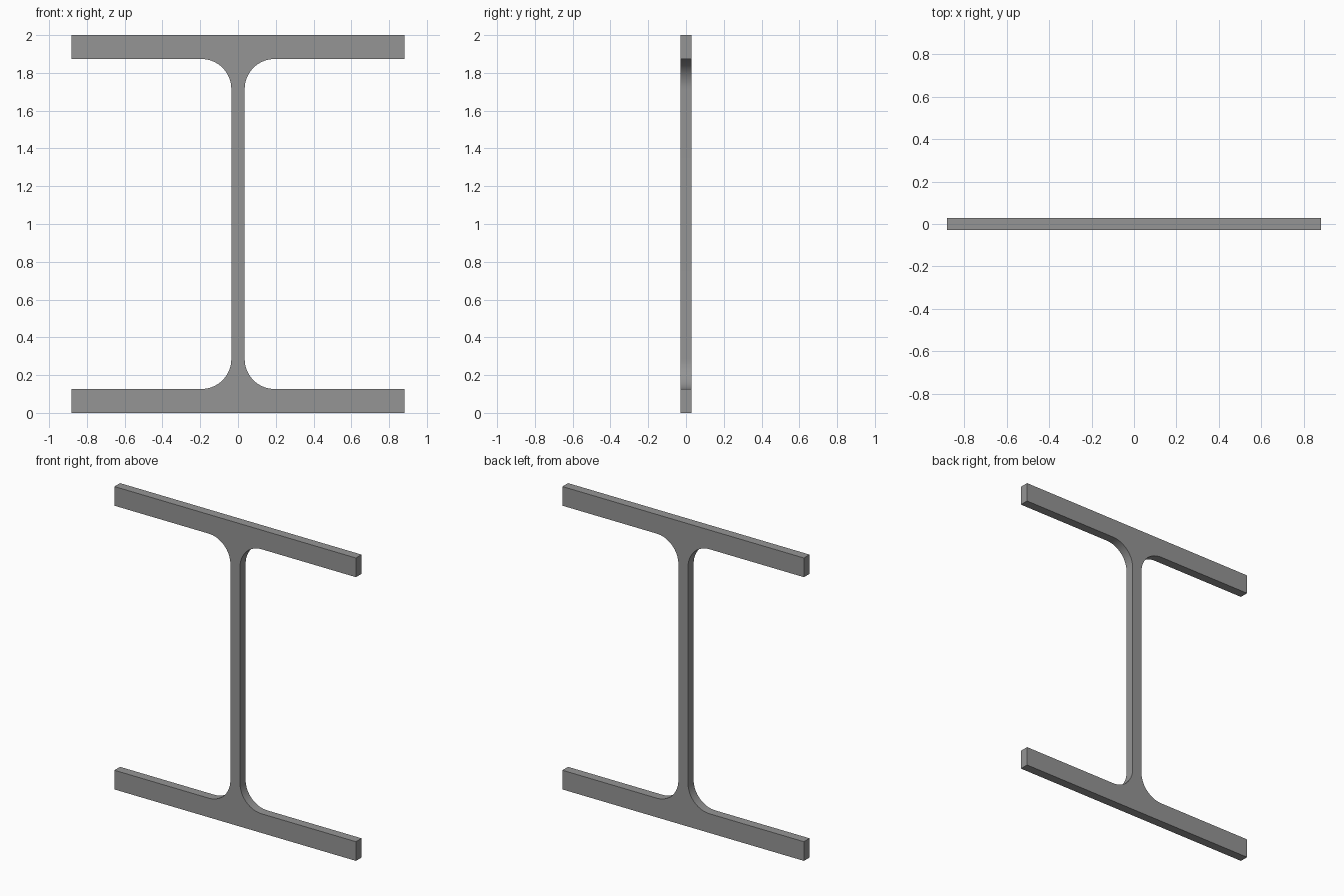
import bpy, bmesh, math

if "Cube" in bpy.data.objects:
    bpy.data.objects.remove(bpy.data.objects["Cube"])

HALF_W, HEIGHT, HALF_D = 0.8824, 2.0, 0.0294   # flange half width, height, half depth
FLANGE, HALF_WEB, R = 0.1265, 0.0353, 0.1588   # flange thickness, web half width, root radius
STEPS = 16

# Upper right quarter of the section, measured from the middle of the web
half = HEIGHT / 2
cx, cz = HALF_WEB + R, half - FLANGE - R
quarter = [(cx + R * math.cos(a), cz + R * math.sin(a))
           for a in (math.pi - i * math.pi / 2 / STEPS for i in range(STEPS + 1))]
quarter += [(HALF_W, half - FLANGE), (HALF_W, half)]

# Mirror the quarter into the full outline
right = [(x, -z) for x, z in reversed(quarter)] + quarter
outline = right + [(-x, z) for x, z in reversed(right)]

# Extrude the outline along y
bm = bmesh.new()
face = bm.faces.new([bm.verts.new((x, -HALF_D, z + half)) for x, z in outline])
ext = bmesh.ops.extrude_face_region(bm, geom=[face], use_keep_orig=True)
verts = [v for v in ext["geom"] if isinstance(v, bmesh.types.BMVert)]
bmesh.ops.translate(bm, verts=verts, vec=(0, 2 * HALF_D, 0))
bmesh.ops.recalc_face_normals(bm, faces=bm.faces)
mesh = bpy.data.meshes.new("steel_beam_section")
bm.to_mesh(mesh)
bm.free()

beam = bpy.data.objects.new("steel_beam_section", mesh)
bpy.context.collection.objects.link(beam)

# Plain steel grey
steel = bpy.data.materials.new("steel_grey")
steel.diffuse_color = (0.3, 0.3, 0.3, 1)
steel.use_nodes = True
steel.node_tree.nodes["Principled BSDF"].inputs["Base Color"].default_value = steel.diffuse_color
mesh.materials.append(steel)

# Smooth fillets, sharp edges
bpy.context.view_layer.objects.active = beam
beam.select_set(True)
bpy.ops.object.shade_smooth_by_angle(angle=math.radians(30))
